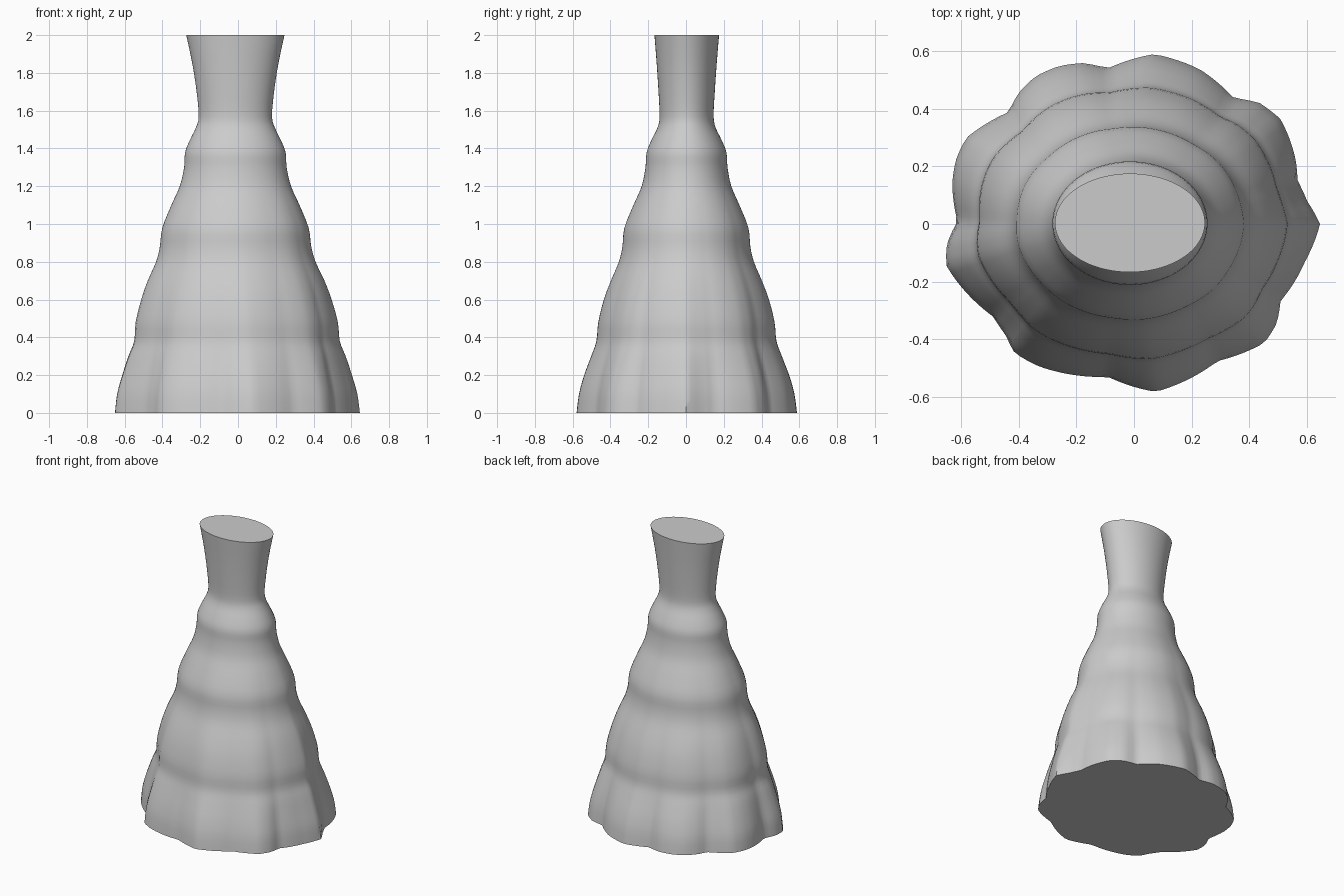
import bpy, bmesh
from math import cos, sin, atan2, tau, hypot, radians

if "Cube" in bpy.data.objects:
    bpy.data.objects.remove(bpy.data.objects["Cube"])

# Hem outline seen from above, counter-clockwise
HEM = [(.645, 0), (.60, .08), (.567, .15), (.56, .225), (.508, .364), (.435, .42),
       (.345, .437), (.227, .537), (.07, .589), (-.09, .54), (-.18, .558),
       (-.258, .548), (-.34, .513), (-.40, .454), (-.435, .388), (-.58, .30),
       (-.615, .23), (-.63, .15), (-.612, .01), (-.65, -.073), (-.65, -.146),
       (-.55, -.27), (-.487, -.322), (-.445, -.385), (-.414, -.447), (-.334, -.492),
       (-.09, -.53), (.075, -.582), (.29, -.475), (.452, -.412), (.494, -.347),
       (.508, -.267), (.594, -.128)]

# Silhouette: height, half width, half depth, fold strength
PROFILE = [(0, .60, .55, 1), (.1, .592, .54, .93), (.2, .572, .518, .8), (.3, .55, .488, .6),
           (.38, .528, .466, .42), (.48, .522, .458, .36), (.6, .493, .43, .32),
           (.7, .46, .395, .25), (.8, .418, .355, .16), (.88, .398, .337, .12),
           (.98, .385, .327, .1), (1.1, .338, .28, .07), (1.2, .294, .237, .04),
           (1.3, .271, .217, .02), (1.38, .266, .211, 0), (1.45, .238, .183, 0),
           (1.51, .209, .154, 0), (1.57, .194, .143, 0), (1.7, .205, .149, 0),
           (1.85, .228, .159, 0), (2, .26, .171, 0)]
SEGMENTS, STEPS = 132, 3


def catmull(a, b, c, d, t):
    return [.5 * (2*q + (r-p)*t + (2*p-5*q+4*r-s)*t*t + (3*q-p-3*r+s)*t**3)
            for p, q, r, s in zip(a, b, c, d)]


# Fold ratio: hem outline relative to a plain ellipse, by ellipse angle
folds = sorted((atan2(y / .55, x / .60) % tau, hypot(x / .60, y / .55)) for x, y in HEM)
folds = [(folds[-1][0] - tau, folds[-1][1])] + folds + [(folds[0][0] + tau, folds[0][1])]


def fold(angle):
    for (a, r), (b, s) in zip(folds, folds[1:]):
        if a <= angle <= b:
            return r + (s - r) * (angle - a) / (b - a)
    return 1


# Smooth list of levels
levels, n = [], len(PROFILE)
for i in range(n - 1):
    quad = [PROFILE[min(max(i + k, 0), n - 1)] for k in (-1, 0, 1, 2)]
    for j in range(STEPS):
        levels.append(catmull(*quad, j / STEPS))
levels.append(PROFILE[-1])

# Gown body lofted from the hem to the open-looking, capped top
bm = bmesh.new()
rings = []
for z, rx, ry, f in levels:
    cx, cy = -.014 * min(1, z / .9), .004 * z / 2
    ring = []
    for k in range(SEGMENTS):
        a = tau * k / SEGMENTS
        s = 1 + f * (fold(a) - 1)
        ring.append(bm.verts.new((cx + rx * s * cos(a), cy + ry * s * sin(a), z)))
    rings.append(ring)
for lo, hi in zip(rings, rings[1:]):
    for k in range(SEGMENTS):
        m = (k + 1) % SEGMENTS
        bm.faces.new((lo[k], lo[m], hi[m], hi[k]))
bm.faces.new(rings[0][::-1])
bm.faces.new(rings[-1])

mesh = bpy.data.meshes.new("gown")
bm.to_mesh(mesh)
bm.free()
gown = bpy.data.objects.new("gown", mesh)
bpy.context.collection.objects.link(gown)
bpy.context.view_layer.objects.active = gown
gown.select_set(True)
bpy.ops.object.shade_smooth_by_angle(angle=radians(40))
